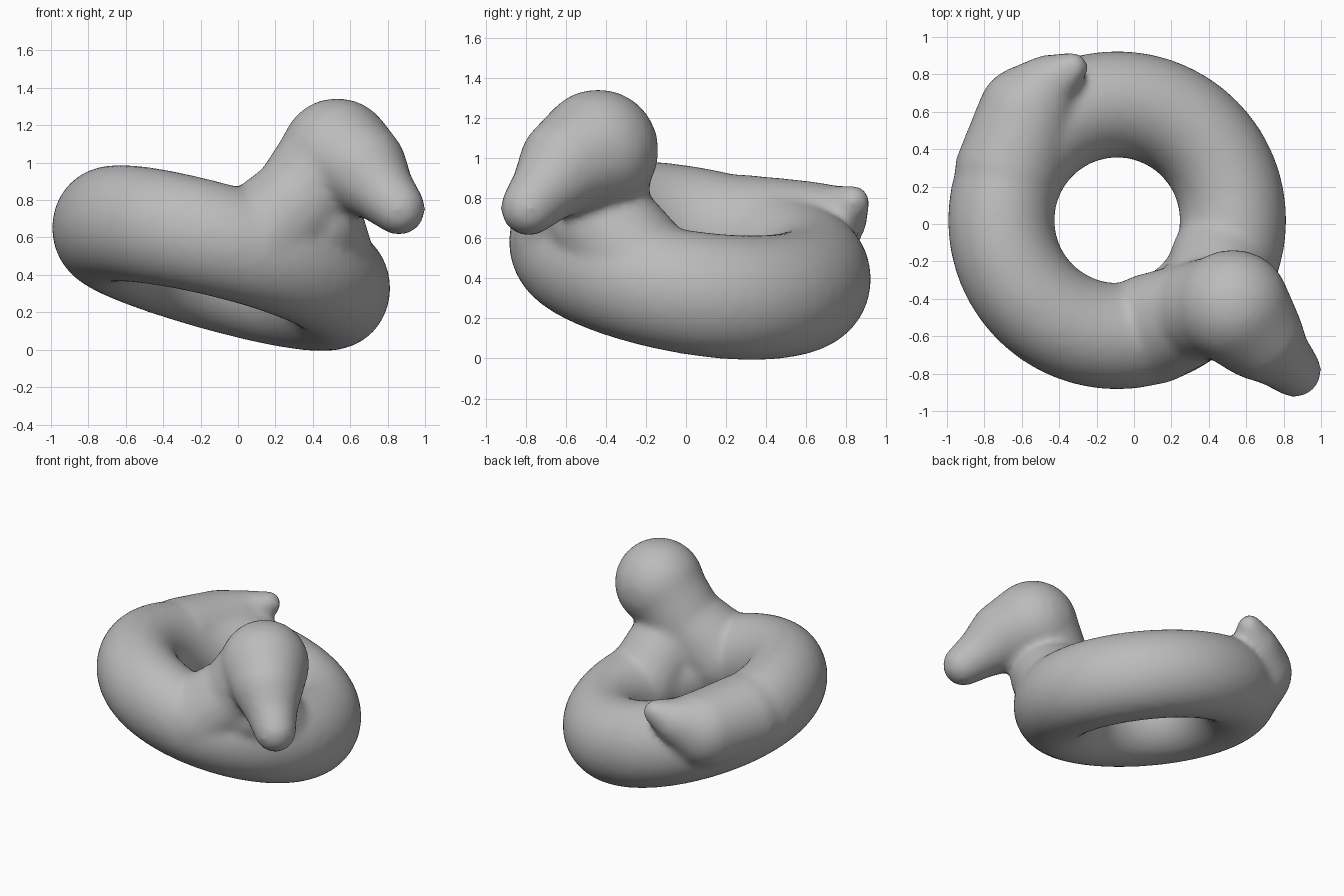
import bpy, bmesh, math
from mathutils import Vector, Matrix

cube = bpy.data.objects.get("Cube")
if cube:
    bpy.data.objects.remove(cube, do_unlink=True)

vinyl = bpy.data.materials.new("grey vinyl")
vinyl.use_nodes = True
GREY = (0.5, 0.5, 0.5, 1)
vinyl.diffuse_color = GREY
vinyl.node_tree.nodes["Principled BSDF"].inputs["Base Color"].default_value = GREY

CENTRE = Vector((-0.09, 0.02, 0.49))
MAJOR = 0.62


def add_ring(bm, wide=0.285, tall=0.312, steps=64, sides=32):
    """Tilted swim ring whose cross-sections stay upright."""
    loops = []
    for i in range(steps):
        a = math.tau * i / steps
        lift = -MAJOR * (0.26 * math.cos(a) + 0.15 * math.sin(a))
        loop = []
        for j in range(sides):
            b = math.tau * j / sides
            r = MAJOR + wide * math.cos(b)
            p = Vector((r * math.cos(a), r * math.sin(a), lift + tall * math.sin(b)))
            loop.append(bm.verts.new(CENTRE + p))
        loops.append(loop)
    for i in range(steps):
        here, there = loops[i], loops[(i + 1) % steps]
        for j in range(sides):
            k = (j + 1) % sides
            bm.faces.new((here[j], there[j], there[k], here[k]))


def add_limb(bm, points, steps=12):
    """Round-ended tapering limb of closely spaced balls (x, y, z, radius)."""
    pts = [Vector(p) for p in points]
    for a, b in zip(pts, pts[1:]):
        for i in range(steps + 1):
            p = a.lerp(b, i / steps)
            bmesh.ops.create_uvsphere(bm, u_segments=24, v_segments=16, radius=p[3],
                                      matrix=Matrix.Translation(p.to_3d()))


bm = bmesh.new()
add_ring(bm)
# neck rising from the ring into the head
add_limb(bm, [(0.1, -0.56, 0.57, 0.3), (0.33, -0.47, 0.78, 0.27),
              (0.47, -0.44, 0.98, 0.28), (0.53, -0.44, 1.04, 0.305)])
# shoulder joining the neck to the low side of the ring
add_limb(bm, [(0.4, -0.42, 0.68, 0.27), (0.47, -0.2, 0.42, 0.28)])
# beak hanging forward from the head
add_limb(bm, [(0.53, -0.44, 1.04, 0.305), (0.66, -0.59, 0.97, 0.245),
              (0.76, -0.69, 0.86, 0.18), (0.86, -0.785, 0.755, 0.142)])
# tail curling off the back of the ring
add_limb(bm, [(-0.67, 0.28, 0.63, 0.29), (-0.57, 0.58, 0.62, 0.27),
              (-0.46, 0.74, 0.7, 0.165), (-0.33, 0.835, 0.78, 0.085)])

mesh = bpy.data.meshes.new("inflatable_bird_ring")
bm.to_mesh(mesh)
bm.free()
mesh.materials.append(vinyl)
body = bpy.data.objects.new("inflatable_bird_ring", mesh)
bpy.context.collection.objects.link(body)

# weld every part into one soft skin
skin = body.modifiers.new("skin", 'REMESH')
skin.mode = 'VOXEL'
skin.voxel_size = 0.025
skin.use_smooth_shade = True
soft = body.modifiers.new("soften", 'SMOOTH')
soft.factor = 0.5
soft.iterations = 8
